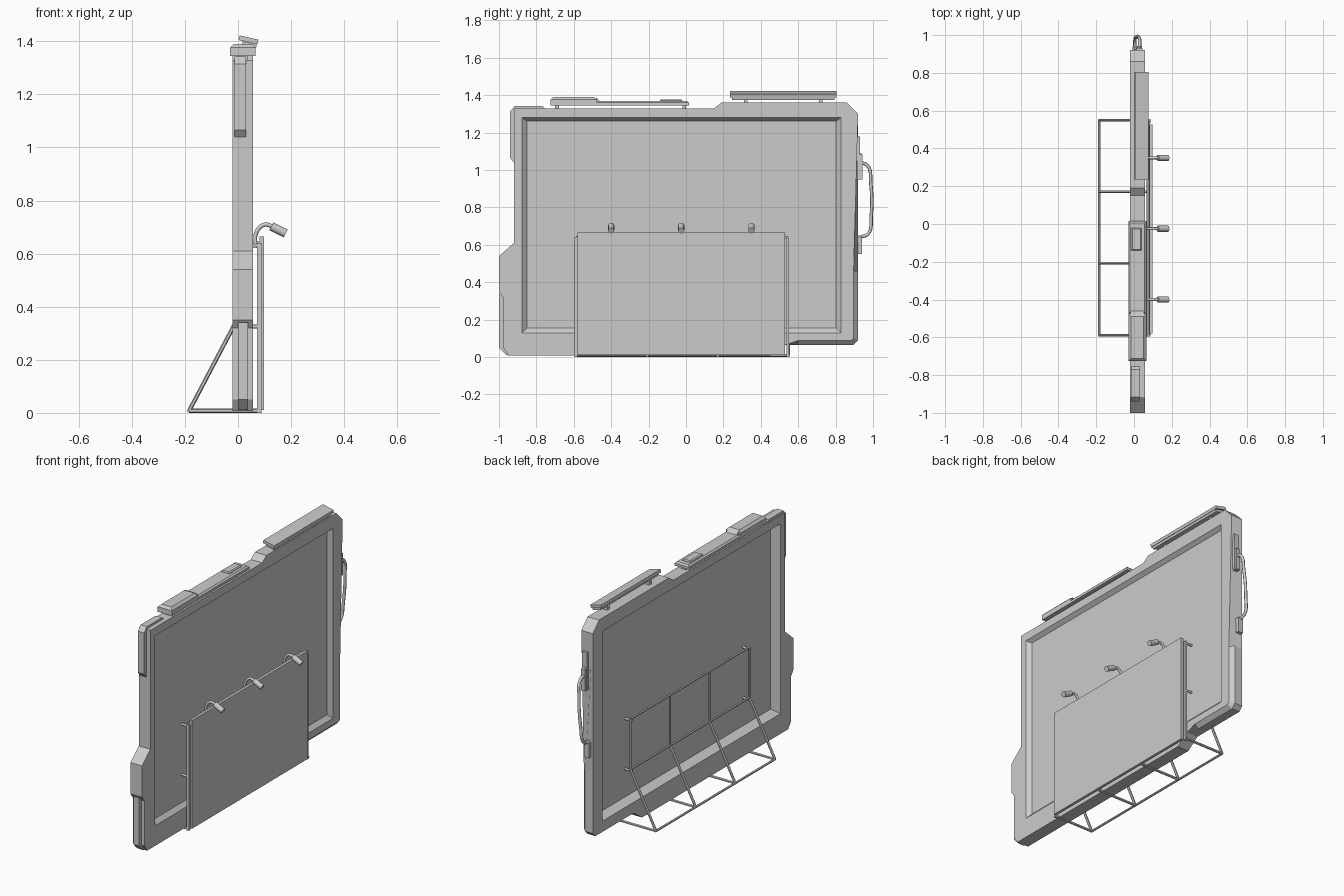
import bpy, bmesh, math
from mathutils import Vector

if "Cube" in bpy.data.objects:
    bpy.data.objects.remove(bpy.data.objects["Cube"])


def add_object(name, bm):
    bmesh.ops.recalc_face_normals(bm, faces=bm.faces)
    me = bpy.data.meshes.new(name)
    bm.to_mesh(me)
    bm.free()
    ob = bpy.data.objects.new(name, me)
    bpy.context.collection.objects.link(ob)
    return ob


def loft(name, rings, chamfer=None):
    """Capped skin through rings of equal point count; chamfer(edge) picks edges to bevel."""
    bm = bmesh.new()
    vs = [[bm.verts.new(p) for p in r] for r in rings]
    n = len(vs[0])
    for a, b in zip(vs, vs[1:]):
        for i in range(n):
            j = (i + 1) % n
            bm.faces.new((a[i], a[j], b[j], b[i]))
    bm.faces.new(vs[0])
    bm.faces.new(vs[-1][::-1])
    if chamfer:
        bmesh.ops.recalc_face_normals(bm, faces=bm.faces)
        bmesh.ops.bevel(bm, geom=[e for e in bm.edges if chamfer(e)], offset=0.024,
                        segments=1, affect='EDGES')
    return add_object(name, bm)


def prism(name, yz, x0, x1, chamfer=None):
    return loft(name, [[(x, y, z) for y, z in yz] for x in (x0, x1)], chamfer)


def box(name, x0, x1, y0, y1, z0, z1, bevel=0, tilt=0):
    bm = bmesh.new()
    bmesh.ops.create_cube(bm, size=1)
    bmesh.ops.scale(bm, vec=(x1 - x0, y1 - y0, z1 - z0), verts=bm.verts)
    if bevel:
        top = [e for e in bm.edges if all(v.co.z > 0 for v in e.verts)]
        bmesh.ops.bevel(bm, geom=top, offset=bevel, segments=1, affect='EDGES')
    ob = add_object(name, bm)
    ob.location = ((x0 + x1) / 2, (y0 + y1) / 2, (z0 + z1) / 2)
    ob.rotation_euler.y = tilt
    return ob


def rod(name, a, b, r=0.007, sides=8):
    a, b = Vector(a), Vector(b)
    bm = bmesh.new()
    bmesh.ops.create_cone(bm, cap_ends=True, segments=sides, radius1=r, radius2=r,
                          depth=(b - a).length)
    ob = add_object(name, bm)
    ob.location = (a + b) / 2
    ob.rotation_mode = 'QUATERNION'
    ob.rotation_quaternion = (b - a).to_track_quat('Z', 'Y')
    for p in ob.data.polygons:
        p.use_smooth = sides > 6 and len(p.vertices) == 4
    return ob


def tube(name, pts, r):
    cu = bpy.data.curves.new(name, 'CURVE')
    cu.dimensions = '3D'
    cu.bevel_depth, cu.bevel_resolution, cu.resolution_u = r, 2, 6
    cu.use_fill_caps = True
    sp = cu.splines.new('BEZIER')
    sp.bezier_points.add(len(pts) - 1)
    for bp, p in zip(sp.bezier_points, pts):
        bp.co = p
        bp.handle_left_type = bp.handle_right_type = 'AUTO'
    ob = bpy.data.objects.new(name, cu)
    bpy.context.collection.objects.link(ob)
    return ob


# Main frame body, with a chamfered lower corner on the display side
X0, X1 = -0.02, 0.057
outline = [(-0.95, 0.008), (0.45, 0.008), (0.53, 0.065), (0.60, 0.065), (0.895, 0.065),
           (0.92, 0.09), (0.92, 0.46), (0.92, 1.30), (0.86, 1.36), (0.19, 1.36),
           (0.15, 1.33), (-0.92, 1.33), (-0.92, 0.61), (-1.0, 0.54), (-1.0, 0.35),
           (-0.978, 0.32), (-0.978, 0.05)]


def lower_corner(e):
    return all(v.co.x > 0.05 and v.co.y > 0.59 and v.co.z < 0.47 for v in e.verts)


body = prism("screen_frame", outline, X0, X1, lower_corner)

# Sloped recesses on both sides leave a thin display sheet
outer = [(-0.876, 0.13), (0.829, 0.13), (0.829, 1.28), (-0.876, 1.28)]
inner = [(-0.85, 0.155), (0.803, 0.155), (0.803, 1.262), (-0.85, 1.262)]
for far, face, deep in ((0.15, X1, 0.034), (-0.12, X0, 0.028)):
    cut = loft("recess_cutter", [[(x, y, z) for y, z in pr] for x, pr in
                                 ((far, outer), (face, outer), (deep, inner))])
    cut.hide_render = True
    mod = body.modifiers.new("recess", 'BOOLEAN')
    mod.object, mod.operation, mod.solver = cut, 'DIFFERENCE', 'EXACT'
    bpy.context.view_layer.objects.active = body
    bpy.ops.object.modifier_apply(modifier=mod.name)
    bpy.data.objects.remove(cut)

# Armour pieces on the left edge
prism("upper_corner_guard", [(-0.90, 1.04), (-0.92, 1.04), (-0.94, 1.065), (-0.94, 1.315),
                             (-0.915, 1.343), (-0.77, 1.343), (-0.75, 1.325), (-0.90, 1.325)],
      -0.013, 0.03)
prism("lower_side_rib", [(-0.94, 0.01), (-0.96, 0.01), (-1.0, 0.05), (-1.0, 0.34), (-0.97, 0.34)],
      0.0, 0.038)

# Top left housing
box("housing_block", -0.03, 0.065, -0.725, -0.475, 1.345, 1.39, bevel=0.014)
prism("housing_slope", [(-0.48, 1.35), (-0.48, 1.388), (-0.46, 1.369), (-0.46, 1.35)], -0.018, 0.053)
box("housing_bar", -0.03, 0.065, -0.476, 0.015, 1.345, 1.369, bevel=0.009)
box("housing_button", -0.015, 0.04, -0.14, -0.02, 1.366, 1.378, bevel=0.006)
for y in (-0.69, -0.01):
    box("housing_foot", 0.0, 0.035, y - 0.01, y + 0.01, 1.325, 1.35)

# Top right tilted light bar
T = math.radians(13)
box("light_bar_cover", 0.003, 0.076, 0.235, 0.805, 1.396, 1.414, tilt=T)
box("light_bar_base", 0.015, 0.07, 0.245, 0.795, 1.380, 1.394, tilt=T)
for y in (0.32, 0.72):
    box("light_bar_foot", 0.015, 0.045, y - 0.01, y + 0.01, 1.355, 1.385)

# Connectors and cable on the right edge
box("connector_plate", 0.012, 0.045, 0.915, 0.931, 0.96, 1.18)
box("upper_connector", 0.015, 0.042, 0.915, 0.943, 0.95, 1.09, bevel=0.008)
box("lower_connector", -0.008, 0.025, 0.915, 0.941, 0.55, 0.65, bevel=0.008)
tube("side_cable", [(0.03, 0.93, 1.04), (0.03, 0.97, 1.025), (0.025, 0.988, 0.93),
                    (0.012, 0.99, 0.75), (0.005, 0.975, 0.66), (0.005, 0.93, 0.64)], 0.009)

# Rear wire stand
stand_y = (-0.588, -0.208, 0.17, 0.55)
BX, RX, H = -0.012, 0.078, 0.64
for y in stand_y:
    rod("rear_upright", (BX, y, 0.335), (BX, y, H), 0.006, 6)
    rod("rear_strut", (-0.184, y, 0.008), (BX, y, 0.335), 0.008, 6)
    rod("floor_bar", (-0.184, y, 0.008), (0.088, y, 0.008), 0.008, 6)
for x, z in ((BX, H), (BX, 0.335), (-0.184, 0.008)):
    rod("rear_crossbar", (x, stand_y[0], z), (x, stand_y[-1], z), 0.007, 6)

# Front board with side rails and through pegs
box("front_board", 0.081, 0.098, -0.58, 0.528, 0.01, 0.665)
for y in (stand_y[0], 0.543):
    box("board_rail", 0.072, 0.088, y - 0.007, y + 0.007, 0.0, H)
    for z in (0.325, 0.63):
        rod("board_peg", (BX - 0.008, y, z), (0.085, y, z), 0.007)
rod("board_top_rail", (0.074, stand_y[0], H), (0.074, 0.543, H), 0.007)

# Gooseneck lamps over the board
for y in (-0.40, -0.025, 0.35):
    tube("lamp_neck", [(0.078, y, 0.625), (0.066, y, 0.64), (0.072, y, 0.685),
                       (0.10, y, 0.709), (0.135, y, 0.70)], 0.008)
    rod("lamp_head", (0.126, y, 0.703), (0.18, y, 0.676), 0.0165, 12)
